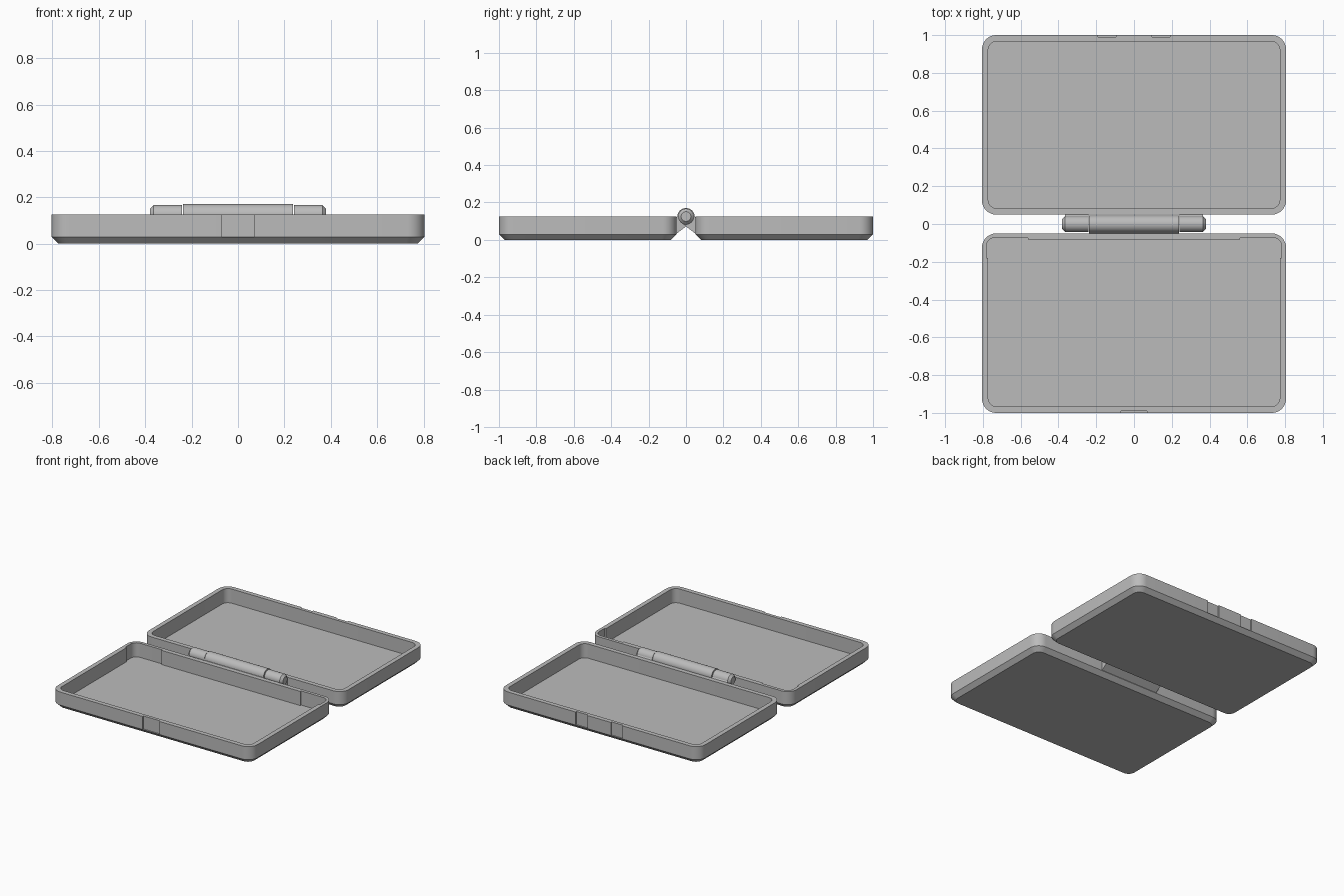
import bpy, bmesh, math

if "Cube" in bpy.data.objects:
    bpy.data.objects.remove(bpy.data.objects["Cube"])

HX, Y0, Y1 = 0.805, 0.05, 1.0       # tray half width, hinge side and far side
TOP, CH, FLOOR, WALL = 0.125, 0.03, 0.022, 0.033
HINGE_Z = 0.125

grey = bpy.data.materials.new("grey plastic")
grey.diffuse_color = (0.5, 0.5, 0.5, 1)
grey.use_nodes = True
grey.node_tree.nodes["Principled BSDF"].inputs["Base Color"].default_value = grey.diffuse_color


def finish(name, bm):
    bmesh.ops.recalc_face_normals(bm, faces=bm.faces[:])
    mesh = bpy.data.meshes.new(name)
    bm.to_mesh(mesh)
    bm.free()
    ob = bpy.data.objects.new(name, mesh)
    bpy.context.collection.objects.link(ob)
    mesh.materials.append(grey)
    return ob


def smooth(ob):
    bpy.ops.object.select_all(action='DESELECT')
    ob.select_set(True)
    bpy.context.view_layer.objects.active = ob
    bpy.ops.object.shade_smooth_by_angle(angle=math.radians(25))


def arc(cx, cy, r, start, n=8):
    return [(cx + r * math.cos(math.radians(start + 90 * i / n)),
             cy + r * math.sin(math.radians(start + 90 * i / n))) for i in range(n + 1)]


def outline(inset, radius, recess=0.0):
    """Rounded rectangle; a recess widens the two corners on the hinge side."""
    x, y0, y1 = HX - inset, Y0 + inset, Y1 - inset
    r, e = radius, recess
    far = arc(x - r, y1 - r, r, 0)
    near = [(x + e - r + a, y0 - e + r + b) for a, b in arc(0, 0, r, 270)]
    if e:
        near = [(0.56, y0), (0.56, y0 - e)] + near + [(x + e, 0.18), (x, 0.18)]
    right = near + far
    return right + [(-px, py) for px, py in reversed(right)]


def tray(name, side, recess, notches):
    bm = bmesh.new()

    def ring(points, z):
        vs = [bm.verts.new((x, side * y, z)) for x, y in points]
        return vs

    def walls(a, b):
        for i in range(len(a)):
            j = (i + 1) % len(a)
            bm.faces.new((a[i], a[j], b[j], b[i]))

    base = ring(outline(CH, 0.05), 0)
    belt = ring(outline(0, 0.075), CH)
    rim = ring(outline(0, 0.075), TOP)
    lip = ring(outline(WALL, 0.045, recess), TOP)
    floor = ring(outline(WALL, 0.045, recess), FLOOR)
    walls(base, belt)
    walls(belt, rim)
    walls(lip, floor)
    bm.faces.new(base)
    bm.faces.new(floor)
    # flat rim between the outer and inner outlines
    edges = [bm.edges.get((r[i], r[i - 1])) for r in (rim, lip) for i in range(len(r))]
    bmesh.ops.triangle_fill(bm, edges=edges, use_beauty=True)
    ob = finish(name, bm)

    # shallow latch notches in the far wall
    cb = bmesh.new()
    for x0, x1 in notches:
        res = bmesh.ops.create_cube(cb, size=1)
        for v in res["verts"]:
            v.co = (x0 if v.co.x < 0 else x1,
                    side * (Y1 - 0.01 if v.co.y < 0 else Y1 + 0.05),
                    CH if v.co.z < 0 else TOP + 0.05)
    cutter = finish(name + "_notch_cutter", cb)
    cutter.hide_render = True
    cutter.hide_set(True)
    mod = ob.modifiers.new("notches", 'BOOLEAN')
    mod.operation, mod.solver, mod.object = 'DIFFERENCE', 'EXACT', cutter
    bpy.context.view_layer.objects.active = ob
    bpy.ops.object.modifier_apply(modifier=mod.name)
    bpy.data.objects.remove(cutter)
    smooth(ob)


def knuckle(name, side, x0, x1, r, bevel0=0.0, bevel1=0.0):
    """Barrel of the hinge, with optional tapered ends."""
    bm = bmesh.new()
    stations = [(x0, r - bevel0)]
    if bevel0:
        stations.append((x0 + bevel0, r))
    if bevel1:
        stations.append((x1 - bevel1, r))
    stations.append((x1, r - bevel1))
    n, rings = 32, []
    for x, rad in stations:
        rings.append([bm.verts.new((x, rad * math.cos(2 * math.pi * i / n),
                                    HINGE_Z + rad * math.sin(2 * math.pi * i / n)))
                      for i in range(n)])
    for a, b in zip(rings, rings[1:]):
        for i in range(n):
            j = (i + 1) % n
            bm.faces.new((a[i], a[j], b[j], b[i]))
    bm.faces.new(rings[0])
    bm.faces.new(rings[-1])
    smooth(finish(name, bm))

    # sloping web joining the barrel to its tray
    profile = [(-0.026, HINGE_Z - 0.033), (0.052, 0.032), (0.052, 0.118), (0.03, HINGE_Z + 0.02)]
    bm = bmesh.new()
    a, b = ([bm.verts.new((x, side * y, z)) for y, z in profile]
            for x in (x0 + bevel0, x1 - bevel1))
    for i in range(4):
        j = (i + 1) % 4
        bm.faces.new((a[i], a[j], b[j], b[i]))
    bm.faces.new(a)
    bm.faces.new(b)
    finish(name + "_web", bm)


# the two open halves of the case
tray("front_tray", -1, 0.01, [(-0.068, 0.068)])
tray("back_tray", 1, 0.0, [(-0.19, -0.095), (0.095, 0.19)])

# hinge: middle barrel on the front tray, outer barrels on the back tray
knuckle("middle_knuckle", -1, -0.237, 0.237, 0.046)
knuckle("left_knuckle", 1, -0.38, -0.242, 0.042, bevel0=0.016)
knuckle("right_knuckle", 1, 0.242, 0.38, 0.042, bevel1=0.016)
